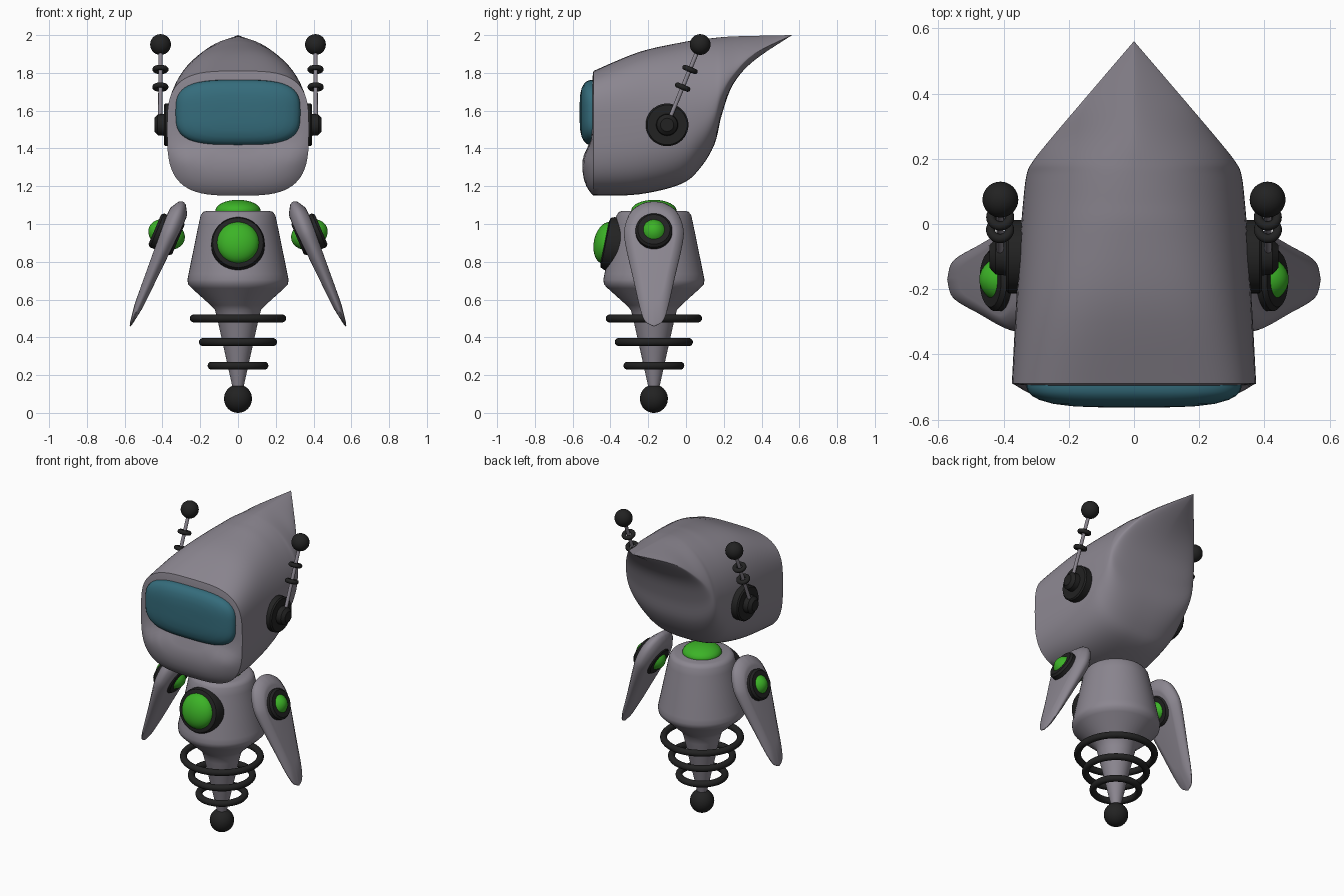
import bpy, bmesh, math
from mathutils import Vector

cube = bpy.data.objects.get("Cube")
if cube:
    bpy.data.objects.remove(cube, do_unlink=True)


def material(name, color):
    mat = bpy.data.materials.new(name)
    mat.use_nodes = True
    mat.diffuse_color = (*color, 1)
    mat.node_tree.nodes["Principled BSDF"].inputs["Base Color"].default_value = (*color, 1)
    return mat


SHELL = material("warm grey shell", (.26, .24, .28))
GLASS = material("teal glass", (.035, .15, .2))
GLOW = material("green light", (.045, .45, .02))
RUBBER = material("black rubber", (.016, .016, .016))
AXIS_Y = -.17          # the torso stands a little in front of the centre


def finish(obj, name, mat, angle=40):
    obj.name = obj.data.name = name
    obj.data.materials.clear()
    obj.data.materials.append(mat)
    bpy.ops.object.select_all(action='DESELECT')
    obj.select_set(True)
    bpy.context.view_layer.objects.active = obj
    bpy.ops.object.shade_smooth_by_angle(angle=math.radians(angle))
    return obj


def orient(obj, direction):
    obj.rotation_mode = 'QUATERNION'
    obj.rotation_quaternion = Vector(direction).to_track_quat('Z', 'Y')


def loft(name, rings, mat, angle=40):
    """Skin a list of equal-length closed rings and close both ends."""
    bm = bmesh.new()
    loops = [[bm.verts.new(p) for p in ring] for ring in rings]
    n = len(loops[0])
    for a, b in zip(loops, loops[1:]):
        for i in range(n):
            j = (i + 1) % n
            bm.faces.new((a[i], a[j], b[j], b[i]))
    bm.faces.new(loops[0])
    bm.faces.new(loops[-1])
    bmesh.ops.remove_doubles(bm, verts=bm.verts, dist=.0002)
    bmesh.ops.recalc_face_normals(bm, faces=bm.faces)
    mesh = bpy.data.meshes.new(name)
    bm.to_mesh(mesh)
    bm.free()
    obj = bpy.data.objects.new(name, mesh)
    bpy.context.collection.objects.link(obj)
    return finish(obj, name, mat, angle)


def lathe(name, profile, mat, center, direction=(0, 0, 1), angle=40, n=48):
    turns = [math.tau * i / n for i in range(n)]
    obj = loft(name, [[(r * math.cos(t), r * math.sin(t), z) for t in turns]
                      for r, z in profile], mat, angle)
    obj.location = center
    orient(obj, direction)
    return obj


def ball(name, center, scale, mat, direction=(0, 0, 1)):
    bpy.ops.mesh.primitive_uv_sphere_add(segments=32, ring_count=20, location=center)
    obj = bpy.context.object
    obj.scale = scale
    orient(obj, direction)
    return finish(obj, name, mat, 80)


def ring(name, center, major, minor, mat, direction=(0, 0, 1)):
    bpy.ops.mesh.primitive_torus_add(location=center, major_radius=major, minor_radius=minor,
                                     major_segments=48, minor_segments=14)
    obj = bpy.context.object
    orient(obj, direction)
    return finish(obj, name, mat, 80)


def superellipse(t, power):
    c, s = math.cos(t), math.sin(t)
    return (math.copysign(abs(c) ** (2 / power), c), math.copysign(abs(s) ** (2 / power), s))


def spline(points, steps):
    """Smooth curve through tuples of any length."""
    pts = [points[0]] + points + [points[-1]]
    out = []
    for a, b, c, d in zip(pts, pts[1:], pts[2:], pts[3:]):
        for k in range(steps):
            t = k / steps
            out.append([q + t / 2 * (r - p + t * (2*p - 5*q + 4*r - s + t * (3*q - p - 3*r + s)))
                        for p, q, r, s in zip(a, b, c, d)])
    return out + [list(points[-1])]


# Head: y, bottom, widest height, top, half width, top and bottom roundness
STATIONS = [
    (-.49, 1.15, 1.5, 1.81, .375, 3.4, 3.3),
    (-.25, 1.157, 1.52, 1.91, .362, 2.7, 3),
    (-.03, 1.21, 1.56, 1.96, .348, 2.2, 2.8),
    (.07, 1.29, 1.59, 1.975, .34, 2, 2.6),
    (.15, 1.42, 1.63, 1.985, .33, 1.85, 2.5),
    (.19, 1.58, 1.7, 1.989, .312, 1.7, 2.3),
    (.25, 1.74, 1.79, 1.993, .265, 1.5, 2),
    (.36, 1.865, 1.9, 1.996, .172, 1.3, 1.7),
    (.56, 1.999, 1.9995, 2, .001, 1.2, 1.4),
]


def head_section(y, low, mid, high, width, top_power, low_power, n=72):
    pts = []
    for i in range(n):
        t = math.tau * i / n
        x, z = superellipse(t, top_power if t < math.pi else low_power)
        pts.append((x * width, y, mid + z * (high - mid if z > 0 else mid - low)))
    return pts


rim = head_section(*STATIONS[0])
face_rings = []
for s in (.02, .2, .4, .6, .75, .85, .92, .97, .99):
    face = []
    for x, y, z in rim:
        zz = 1.5 + (z - 1.5) * s
        chin = min(1, max(0, (1.47 - zz) / .15))
        chin = chin * chin * (3 - 2 * chin)
        face.append((x * s, y - (.01 + .052 * chin) * (1 - s ** 6), zz))
    face_rings.append(face)
loft("head", face_rings + [head_section(*s) for s in spline(STATIONS, 5)], SHELL, 50)

# Visor: a domed, rounded pane
visor_rings = []
for s in (.02, .3, .55, .75, .88, .95, .985, 1):
    visor_rings.append([(.33 * s * x, -.5 - .063 * (1 - s ** 4) ** .5, 1.59 + .173 * s * z)
                        for x, z in (superellipse(math.tau * i / 64, 3.3) for i in range(64))])
visor_rings.append([(x, -.47, z) for x, y, z in visor_rings[-1]])
loft("visor", visor_rings, GLASS, 60)

# Torso tapering to a ball foot, with floating rings
lathe("torso", [(.001, 1.07), (.165, 1.07), (.185, 1.064), (.198, 1.045), (.208, 1), (.262, .735),
                (.268, .705), (.264, .68), (.245, .66), (.145, .57), (.122, .545), (.11, .5),
                (.03, .14), (.001, .14)], SHELL, (0, AXIS_Y, 0))
ball("neck_light", (0, AXIS_Y, 1.07), (.12, .12, .058), GLOW)
ball("foot_ball", (0, AXIS_Y, .075), (.074, .074, .075), RUBBER)
for label, z, radius in (("upper", .5, .234), ("middle", .375, .186), ("lower", .25, .14)):
    ring(label + "_waist_ring", (0, AXIS_Y, z), radius, .021, RUBBER)

# Chest light, tilted with the torso wall
tilt = (0, -.98, .2)
lathe("chest_bezel", [(.001, -.05), (.142, -.05), (.142, .012), (.134, .03), (.115, .036),
                      (.001, .036)], RUBBER, (0, -.395, .895), tilt)
ball("chest_light", (0, -.42, .9), (.112, .112, .068), GLOW, tilt)

# Arm outline: distance along the arm, half width
OUTLINE = [(0, 0), (.012, .06), (.06, .122), (.15, .155), (.24, .152), (.45, .108), (.62, .072),
           (.69, .045), (.717, 0)]
curve = spline(OUTLINE, 4)
outline = curve + [(a, -w) for a, w in curve[-2:0:-1]]

for side, label in ((1, "left"), (-1, "right")):
    down = Vector((.39 * side, 0, -.92))
    out = Vector((.92 * side, 0, .39))
    shoulder = Vector((.292 * side, AXIS_Y, 1.118))

    def arm_ring(scale, depth):
        pts = []
        for a, w in outline:
            along = .24 + (a - .24) * scale
            thick = depth * (.05 - .055 * max(0, along - .12))
            pts.append(shoulder + down * along + out * thick + Vector((0, w * scale, 0)))
        return pts

    loft(label + "_arm", [arm_ring(.7, -1), arm_ring(.78, -.95), arm_ring(.97, -.4), arm_ring(1, -.1),
                          arm_ring(1, .1), arm_ring(.97, .4), arm_ring(.78, .95), arm_ring(.7, 1)],
         SHELL, 35)
    hub = Vector((.378 * side, AXIS_Y, .945))
    lathe(label + "_arm_bezel", [(.001, -.068), (.085, -.068), (.097, -.055), (.097, .055),
                                 (.085, .068), (.001, .068)], RUBBER, hub, out)
    ball(label + "_arm_light", hub, (.077, .077, .1), GLOW, out)

    # Ear disc with a raised hub
    lathe(label + "_ear", [(.001, -.04), (.113, -.04), (.113, .04), (.105, .048), (.058, .048),
                           (.055, .08), (.035, .098), (.001, .098)],
          RUBBER, (.345 * side, -.1, 1.525), (side, 0, 0))

    # Antenna: leaning rod, two collars and a ball
    base, tip = Vector((.412 * side, -.1, 1.525)), Vector((.41 * side, .075, 1.95))
    lean = tip - base
    lathe(label + "_antenna_rod", [(.011, 0), (.011, lean.length)], SHELL, base, lean, n=16)
    ball(label + "_antenna_ball", tip, (.055, .055, .055), RUBBER)
    for part, f in (("lower", .47), ("upper", .69)):
        ring(f"{label}_{part}_collar", base + lean * f, .029, .014, RUBBER, lean)
